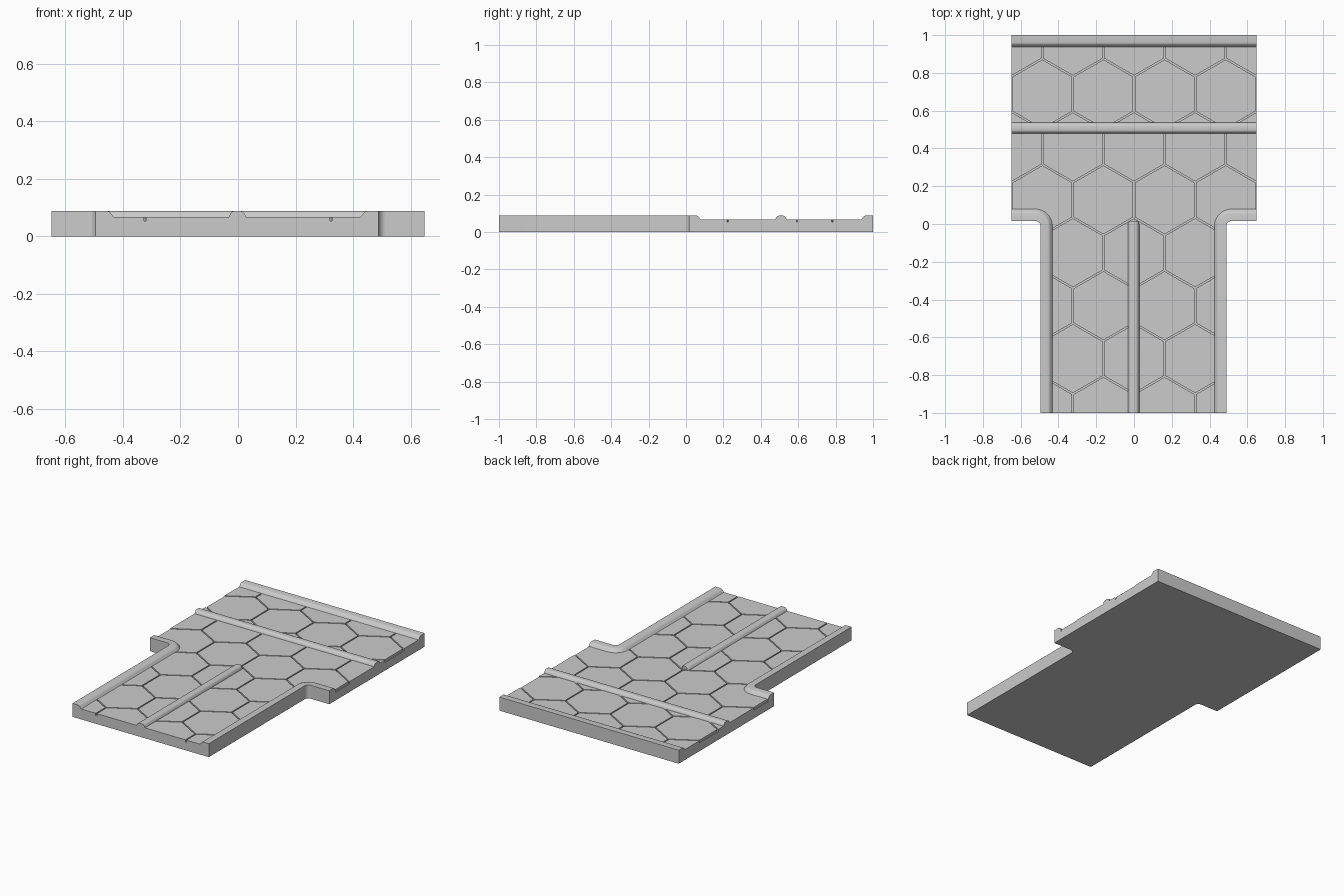
import bpy, bmesh, math

if "Cube" in bpy.data.objects:
    bpy.data.objects.remove(bpy.data.objects["Cube"])

W, FLOOR, BODY, TOP = 0.648, 0.053, 0.068, 0.088   # half width and heights
R = 0.027                                          # inner corner radius
PITCH = 0.3235                                     # hexagon spacing
GAP = 0.004                                        # half groove width
INSET = 0.03                                       # slab edge under the rims


def finish(name, bm):
    bmesh.ops.recalc_face_normals(bm, faces=bm.faces)
    me = bpy.data.meshes.new(name)
    bm.to_mesh(me)
    bm.free()
    ob = bpy.data.objects.new(name, me)
    bpy.context.collection.objects.link(ob)
    return ob


def add_prism(bm, pts, z0, z1):
    lo = [bm.verts.new((x, y, z0)) for x, y in pts]
    hi = [bm.verts.new((x, y, z1)) for x, y in pts]
    bm.faces.new(lo[::-1])
    bm.faces.new(hi)
    n = len(pts)
    for i in range(n):
        j = (i + 1) % n
        bm.faces.new((lo[i], lo[j], hi[j], hi[i]))


def loft(name, path, profile):
    """Sweep a closed (offset, height) profile along an offsettable path."""
    bm = bmesh.new()
    rows = [[bm.verts.new((x, y, z)) for x, y in path(d)] for d, z in profile]
    n = len(rows)
    for i in range(n):
        a, b = rows[i], rows[(i + 1) % n]
        for k in range(len(a) - 1):
            bm.faces.new((a[k], a[k + 1], b[k + 1], b[k]))
    bm.faces.new([r[0] for r in rows])
    bm.faces.new([r[-1] for r in rows])
    ob = finish(name, bm)
    bpy.ops.object.select_all(action='DESELECT')
    ob.select_set(True)
    bpy.context.view_layer.objects.active = ob
    bpy.ops.object.shade_smooth_by_angle(angle=math.radians(40))
    return ob


def subtract(target, cutter):
    mod = target.modifiers.new("cut", 'BOOLEAN')
    mod.operation, mod.solver, mod.object = 'DIFFERENCE', 'EXACT', cutter
    bpy.context.view_layer.objects.active = target
    bpy.ops.object.modifier_apply(modifier=mod.name)
    bpy.data.objects.remove(cutter)


def corner(side, edge, d):
    """Line along the shoulder, round the inner corner and down the stem."""
    cx, cy, r = edge + side * R, 0.016 - R, R + d
    arc = [(cx - side * r * math.sin(t), cy + r * math.cos(t))
           for t in (math.pi / 2 * k / 10 for k in range(11))]
    return [(side * W, 0.016 + d)] + arc + [(edge - side * d, -1)]


# T-shaped slab
right, left = corner(1, 0.489, INSET), corner(-1, -0.495, INSET)
bm = bmesh.new()
add_prism(bm, left + right[::-1] + [(W, 1 - INSET), (-W, 1 - INSET)], 0, BODY)
slab = finish("paved_slab", bm)

# hexagon tiles, used to turn a plate into the groove network
bm = bmesh.new()
rad = (PITCH / 2 - GAP) / math.cos(math.pi / 6)
for j in range(-6, 4):
    for i in range(-4, 5):
        cx = (i + 0.5 * (j % 2)) * PITCH
        cy = 0.408 + j * PITCH * math.sqrt(3) / 2
        add_prism(bm, [(cx + rad * math.sin(a), cy - rad * math.cos(a))
                       for a in (k * math.pi / 3 for k in range(6))], 0, 0.2)
tiles = finish("tile_cutter", bm)
tiles.hide_render = True

bm = bmesh.new()
add_prism(bm, [(-0.9, -1.1), (0.9, -1.1), (0.9, 1.1), (-0.9, 1.1)], FLOOR, 0.12)
net = finish("groove_cutter", bm)
net.hide_render = True
subtract(net, tiles)
subtract(slab, net)

# rims: full-height outer wall, rounded inner shoulder
rim = [(0, 0), (0, TOP), (0.04, TOP), (0.047, 0.086), (0.053, 0.080),
       (0.058, 0.073), (0.063, BODY), (0.063, 0.05), (INSET, 0.05), (INSET, 0)]
loft("right_rim", lambda d: corner(1, 0.489, d), rim)
loft("left_rim", lambda d: corner(-1, -0.495, d), rim)
loft("back_rim", lambda d: [(-W, 1 - d), (W, 1 - d)], rim)

# rounded ridges
half = [(0.011, TOP), (0.018, 0.086), (0.023, 0.081), (0.027, 0.074),
        (0.030, BODY), (0.030, 0.05)]
ridge = [(-d, z) for d, z in half[::-1]] + half
loft("cross_ridge", lambda d: [(-W, 0.508 + d), (W, 0.508 + d)], ridge)
loft("stem_ridge", lambda d: [(d - 0.002, -1), (d - 0.002, 0.0),
                              (d * 0.9 - 0.002, 0.01), (d * 0.65 - 0.002, 0.017)], ridge)
